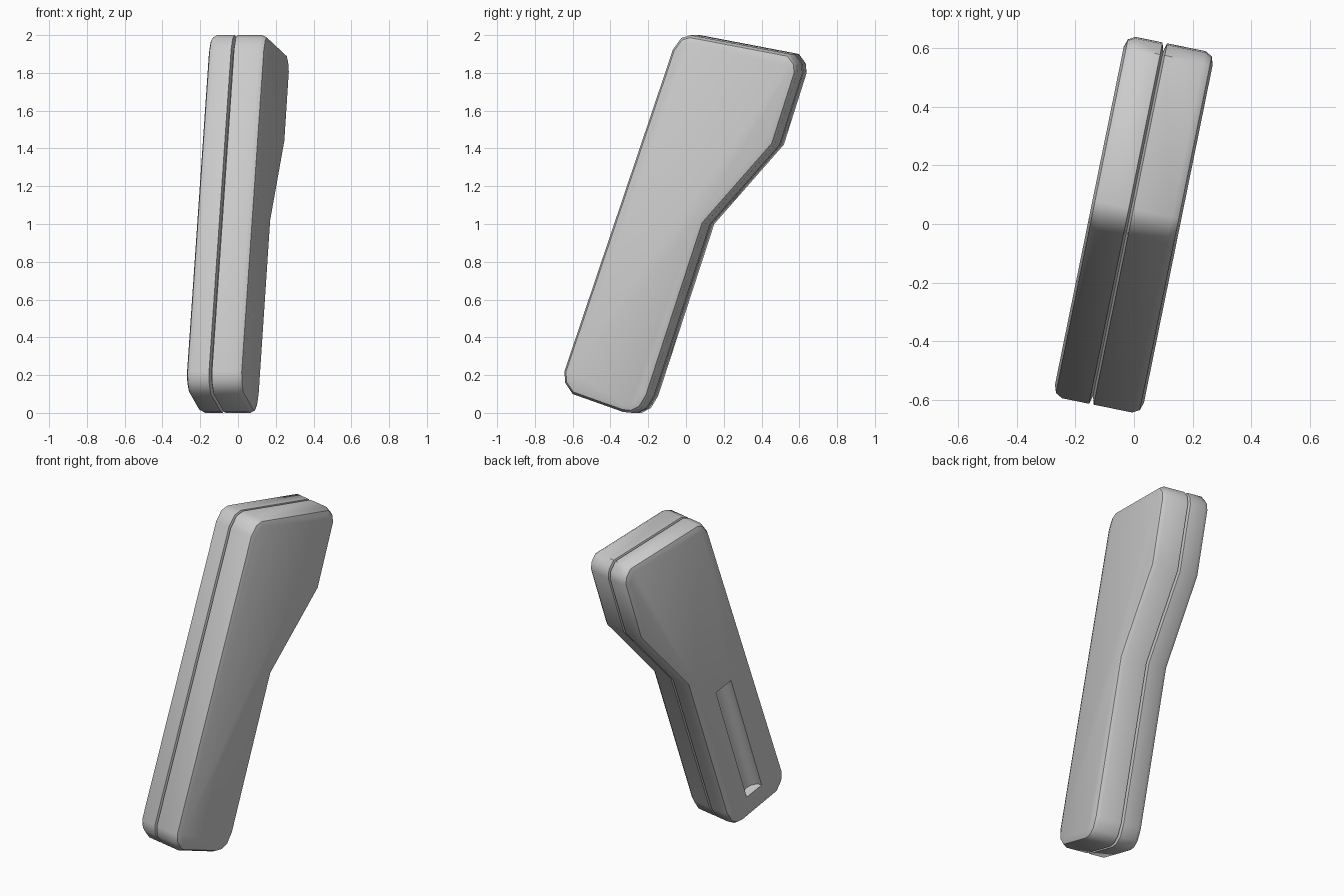
import bpy, bmesh, math
from mathutils import Matrix, Vector

if "Cube" in bpy.data.objects:
    bpy.data.objects.remove(bpy.data.objects["Cube"])

YAW = Matrix.Rotation(math.radians(-11.5), 4, 'Z')
HALF = 0.155

# Side outline (depth, height), counter-clockwise
OUTLINE = [(-0.632, 0.22), (-0.628, 0.16), (-0.588, 0.10), (-0.315, 0.005),
           (-0.265, 0.0), (-0.215, 0.025), (-0.175, 0.09), (0.128, 1.0),
           (0.504, 1.42), (0.627, 1.80), (0.622, 1.85), (0.585, 1.90),
           (0.05, 2.0), (0.0, 1.985), (-0.045, 1.925)]

# Section across the thickness (position, inset): rounded rims and a seam groove
SECTION = [(-HALF, 0.04), (-0.146, 0.013), (-0.122, 0), (-0.028, 0),
           (-0.02, 0.028), (-0.012, 0), (0.122, 0), (0.146, 0.013), (HALF, 0.04)]


def inset(points, d):
    """Offset a closed outline inward by d with mitred corners."""
    pts = [Vector(p) for p in points]
    result = []
    for i, p in enumerate(pts):
        e1 = (p - pts[i - 1]).normalized()
        e2 = (pts[(i + 1) % len(pts)] - p).normalized()
        n1, n2 = Vector((-e1.y, e1.x)), Vector((-e2.y, e2.x))
        result.append(p + (n1 + n2) * d / (1 + n1.dot(n2)))
    return result


def make_object(name, bm):
    bmesh.ops.transform(bm, matrix=YAW, verts=bm.verts)
    bmesh.ops.recalc_face_normals(bm, faces=bm.faces)
    mesh = bpy.data.meshes.new(name)
    bm.to_mesh(mesh)
    bm.free()
    ob = bpy.data.objects.new(name, mesh)
    bpy.context.collection.objects.link(ob)
    return ob


# Handle shell: loft the outline through the section
bm = bmesh.new()
rings = [[bm.verts.new((u, p.x, p.y)) for p in inset(OUTLINE, d)] for u, d in SECTION]
n = len(OUTLINE)
for a, b in zip(rings, rings[1:]):
    for i in range(n):
        j = (i + 1) % n
        bm.faces.new((a[i], a[j], b[j], b[i]))
bm.faces.new(rings[0])
bm.faces.new(rings[-1])
shell = make_object("handle_shell", bm)

# Rounded slot in the left face
low, high = Vector((-HALF, -0.393, 0.172)), Vector((-HALF, -0.15, 0.912))
axis = high - low
bm = bmesh.new()
bmesh.ops.create_cone(bm, cap_ends=True, segments=24, radius1=0.0625, radius2=0.0625,
                      depth=axis.length,
                      matrix=Matrix.Translation((low + high) / 2)
                      @ axis.to_track_quat('Z', 'Y').to_matrix().to_4x4())
cutter = make_object("slot_cutter", bm)
cutter.hide_render = True

mod = shell.modifiers.new("slot", 'BOOLEAN')
mod.operation = 'DIFFERENCE'
mod.solver = 'EXACT'
mod.object = cutter
bpy.context.view_layer.objects.active = shell
shell.select_set(True)
bpy.ops.object.modifier_apply(modifier=mod.name)
bpy.data.objects.remove(cutter)

# Smooth shading with crisp seam and slot edges
bpy.ops.object.shade_smooth_by_angle(angle=math.radians(40))
